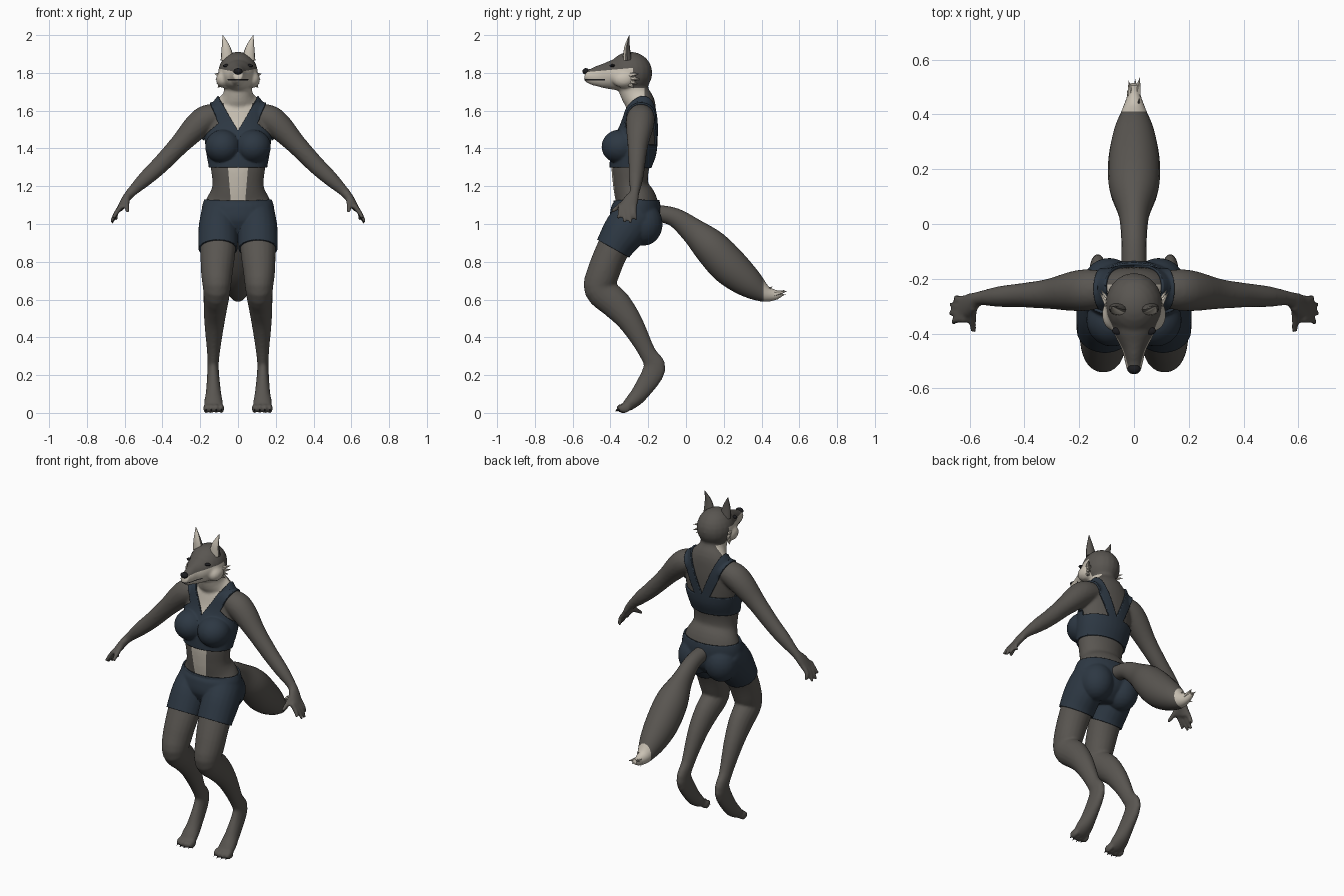
import bpy, bmesh, math
from mathutils import Vector, Matrix

cube = bpy.data.objects.get("Cube")
if cube:
    bpy.data.objects.remove(cube, do_unlink=True)

X, Y = Vector((1, 0, 0)), Vector((0, 1, 0))


def material(name, r, g, b):
    m = bpy.data.materials.new(name)
    m.use_nodes = True
    m.diffuse_color = (r, g, b, 1)
    m.node_tree.nodes["Principled BSDF"].inputs["Base Color"].default_value = (r, g, b, 1)
    return m


fur = material("grey fur", 0.1, 0.092, 0.082)
cream = material("cream fur", 0.58, 0.53, 0.45)
navy = material("navy cloth", 0.026, 0.039, 0.056)
black = material("black nose", 0.012, 0.012, 0.014)


def make(name, bm, mats, angle=40):
    me = bpy.data.meshes.new(name)
    bm.to_mesh(me)
    bm.free()
    for m in mats:
        me.materials.append(m)
    me.shade_smooth()
    me.set_sharp_from_angle(angle=math.radians(angle))
    ob = bpy.data.objects.new(name, me)
    bpy.context.scene.collection.objects.link(ob)
    return ob


def loft(bm, sections, ref, side=1, n=20, steps=4):
    """Smooth tube through sections of (x, y, z, half width, half depth)."""
    s = [sections[0], *sections, sections[-1]]
    rows = []
    for i in range(1, len(s) - 2):
        for k in range(steps):
            t = k / steps
            rows.append([b + t / 2 * (c - a + t * (2 * a - 5 * b + 4 * c - d + t * (3 * b - a - 3 * c + d)))
                         for a, b, c, d in zip(*s[i - 1:i + 3])])
    rows.append(list(sections[-1]))
    mids = [Vector((r[0] * side, r[1], r[2])) for r in rows]
    rings = []
    for i, (mid, row) in enumerate(zip(mids, rows)):
        t = (mids[min(i + 1, len(mids) - 1)] - mids[max(i - 1, 0)]).normalized()
        u = (ref - t * ref.dot(t)).normalized()
        v = t.cross(u)
        angles = [math.tau * k / n for k in range(n)]
        rings.append([bm.verts.new(mid + u * row[3] * math.cos(a) + v * row[4] * math.sin(a)) for a in angles])
    for r, q in zip(rings, rings[1:]):
        for k in range(n):
            bm.faces.new((r[k], r[k - 1], q[k - 1], q[k]))
    bm.faces.new(rings[0])
    bm.faces.new(rings[-1])
    bmesh.ops.recalc_face_normals(bm, faces=bm.faces)


def ball(bm, centre, radii):
    mat = Matrix.Translation(centre) @ Matrix.Diagonal((*radii, 1))
    bmesh.ops.create_uvsphere(bm, u_segments=20, v_segments=12, radius=1, matrix=mat)


def spike(bm, base, tip, r):
    base, tip = Vector(base), Vector(tip)
    d = tip - base
    mat = Matrix.Translation((base + tip) / 2) @ d.to_track_quat("Z", "Y").to_matrix().to_4x4()
    bmesh.ops.create_cone(bm, cap_ends=True, segments=6, radius1=r, radius2=0, depth=d.length, matrix=mat)


def cut(bm, co, no, test):
    geom = set()
    for f in bm.faces:
        if test(f.calc_center_median()):
            geom.update([f, *f.verts, *f.edges])
    bmesh.ops.bisect_plane(bm, geom=list(geom), dist=1e-5, plane_co=co, plane_no=no)


# Torso, neck and head
bm = bmesh.new()
loft(bm, [(0, -.29, .93, .1, .07), (0, -.275, 1, .175, .12), (0, -.265, 1.08, .182, .122),
          (0, -.268, 1.13, .168, .11), (0, -.292, 1.2, .136, .093), (0, -.295, 1.3, .145, .1),
          (0, -.275, 1.4, .162, .112), (0, -.25, 1.5, .168, .094), (0, -.24, 1.58, .162, .083),
          (0, -.24, 1.64, .125, .075), (0, -.265, 1.68, .082, .076), (0, -.285, 1.74, .072, .078),
          (0, -.29, 1.8, .07, .075)], X, n=32)
ball(bm, (0, -.295, 1.8), (.105, .117, .112))
loft(bm, [(0, -.3, 1.79, .09, .08), (0, -.37, 1.79, .085, .082), (0, -.42, 1.785, .064, .07),
          (0, -.46, 1.783, .044, .058), (0, -.5, 1.782, .034, .045), (0, -.535, 1.79, .026, .028)], X)

# Limbs, mirrored
for s in (1, -1):
    ball(bm, (.08 * s, -.35, 1.41), (.085, .088, .08))
    ball(bm, (.09 * s, -.225, 1), (.09, .092, .105))
    ball(bm, (.075 * s, -.33, 1.765), (.042, .06, .045))
    loft(bm, [(.08, -.235, 1.58, .06, .055), (.16, -.24, 1.56, .075, .072), (.22, -.245, 1.515, .073, .07),
              (.31, -.255, 1.42, .055, .054), (.41, -.26, 1.315, .044, .047), (.49, -.265, 1.24, .038, .04),
              (.565, -.272, 1.168, .026, .026), (.595, -.29, 1.13, .04, .022), (.625, -.31, 1.08, .046, .018)], Y, s)
    for y, tip in ((-.272, (.645, -.262, 1.02)), (-.297, (.668, -.292, 1.005)),
                   (-.322, (.672, -.325, 1.01)), (-.347, (.662, -.36, 1.03))):
        loft(bm, [(.615, y, 1.1, .014, .014), (.645, y - .003, 1.058, .013, .013), (*tip, .009, .009)], Y, s, 10)
    loft(bm, [(.585, -.295, 1.14, .017, .017), (.59, -.345, 1.1, .015, .015), (.585, -.395, 1.065, .01, .01)], X, s, 10)
    loft(bm, [(.1, -.25, 1.06, .085, .1), (.105, -.32, .97, .095, .105), (.106, -.385, .87, .094, .088),
              (.112, -.437, .745, .084, .086), (.112, -.455, .655, .073, .084), (.118, -.37, .575, .064, .08),
              (.125, -.29, .475, .053, .063), (.13, -.205, .32, .034, .045), (.132, -.167, .235, .03, .06),
              (.13, -.24, .11, .04, .047), (.13, -.29, .055, .05, .037), (.128, -.325, .026, .045, .024)], X, s)
    for k in range(4):
        ball(bm, ((.088 + .027 * k) * s, -.34 + .009 * abs(k - 1.4), .024), (.015, .034, .025))

# Blend the pieces into one skin
rough = make("body_rough", bm, [])
mod = rough.modifiers.new("blend", "REMESH")
mod.mode, mod.voxel_size = "VOXEL", 0.0085
mod = rough.modifiers.new("soften", "SMOOTH")
mod.factor, mod.iterations = 0.5, 4
skin = bpy.data.meshes.new_from_object(rough.evaluated_get(bpy.context.evaluated_depsgraph_get()))
bpy.data.objects.remove(rough, do_unlink=True)
bm = bmesh.new()
bm.from_mesh(skin)
bpy.data.meshes.remove(skin)


# Pattern lines across the body, given for one side and mirrored
def line(p, q):
    return Vector((p[0], 0, p[1])), Vector((p[1] - q[1], 0, q[0] - p[0]))


def above(ln, p):
    return (Vector((abs(p.x), p.y, p.z)) - ln[0]).dot(ln[1]) > 0


neckline, strap = line((0, 1.49), (.09, 1.65)), line((.1, 1.53), (.155, 1.65))
armhole = line((.1, 1.53), (.18, 1.46))
back_in, back_out = line((0, 1.43), (.09, 1.65)), line((.05, 1.42), (.155, 1.65))
stripe, chest = line((.038, 1.12), (.053, 1.3)), line((.055, 1.45), (.075, 1.64))
hem = Vector((0, -.385, .87)), Vector((0, -.493, -.87))
mask = Vector((0, -.54, 1.803)), Vector((0, -.022, .24))
MID = -.25


def in_torso(p): return abs(p.x) < .19 and 1.28 < p.z < 1.7
def in_front(p): return in_torso(p) and p.y < MID
def in_back(p): return in_torso(p) and p.y > MID
def in_belly(p): return abs(p.x) < .15 and p.y < MID and 1.1 < p.z < 1.32
def in_hips(p): return abs(p.x) < .25 and p.z > .7
def in_head(p): return p.z > 1.62 and abs(p.x) < .16


cut(bm, (0, MID, 0), Y, in_torso)
for test, lines in ((in_front, (neckline, strap, armhole, chest)), (in_back, (back_in, back_out)), (in_belly, (stripe,))):
    for co, no in lines:
        for s in (1, -1):
            cut(bm, (co.x * s, 0, co.z), (no.x * s, 0, no.z), test)
for z, test in ((1.3, in_torso), (1.42, in_back), (1.125, in_hips), (1.64, in_head), (1.72, in_head)):
    cut(bm, (0, 0, z), (0, 0, 1), test)
for y in (-.28, -.22):
    cut(bm, (0, y, 0), Y, in_head)
cut(bm, *hem, in_hips)
cut(bm, *mask, in_head)
for z in (1.761, 1.767):
    cut(bm, (0, 0, z), (0, 0, 1), lambda p: in_head(p) and p.y < -.41)


def is_top(p):
    if not in_torso(p) or p.z < 1.3:
        return False
    if p.y < MID:
        return not above(neckline, p) and (above(strap, p) or not above(armhole, p))
    return p.z < 1.42 or (not above(back_in, p) and above(back_out, p))


def is_shorts(p):
    return in_hips(p) and p.z < 1.125 and (p - hem[0]).dot(hem[1]) < 0


def skin_colour(p):
    if in_head(p) and p.z > 1.64:
        if p.y < -.43 and 1.761 < p.z < 1.767:
            return 2
        if p.z < 1.72:
            return int(p.y < -.22 and abs(p.x) < .1)
        return int(p.y < -.28 and (p - mask[0]).dot(mask[1]) < 0)
    if in_front(p) and p.z > 1.3:
        return int(above(chest, p))
    return int(in_belly(p) and p.z > 1.12 and above(stripe, p))


# Clothing is lifted off the skin
for name, test in (("sports_top", is_top), ("shorts", is_shorts)):
    cloth = bm.copy()
    bmesh.ops.delete(cloth, geom=[f for f in cloth.faces if not test(f.calc_center_median())], context="FACES")
    mod = make(name, cloth, [navy], 60).modifiers.new("thickness", "SOLIDIFY")
    mod.thickness, mod.offset = 0.01, 1
for f in bm.faces:
    f.material_index = skin_colour(f.calc_center_median())
make("body", bm, [fur, cream, black], 60)

# Tail with a pale ragged tip
bm = bmesh.new()
loft(bm, [(0, -.16, 1.06, .045, .042), (0, -.06, 1.035, .046, .05), (0, .035, .965, .056, .068),
          (0, .13, .88, .09, .094), (0, .23, .775, .094, .1), (0, .33, .69, .076, .08),
          (0, .41, .635, .046, .048), (0, .47, .625, .024, .028), (0, .51, .635, .016, .014)], X)
cut(bm, (0, .41, 0), Y, lambda p: True)
for x, y, z in ((.022, .537, .645), (-.02, .525, .65), (.005, .53, .625), (.02, .46, .67), (-.025, .49, .6)):
    spike(bm, (x * .4, y - .07, .628), (x, y, z), .018)
for f in bm.faces:
    f.material_index = int(f.calc_center_median().y > .41)
make("tail", bm, [fur, cream])

# Ears, cheek tufts, eyes and claws
for s, label in ((1, "left"), (-1, "right")):
    bm = bmesh.new()
    loft(bm, [(.056, -.31, 1.87, .036, .024), (.064, -.312, 1.935, .023, .015), (.081, -.3, 2, .001, .001)], X, s, 12)
    bm.normal_update()
    for f in bm.faces:
        f.material_index = int(f.normal.y < -.6)
    make(label + "_ear", bm, [fur, cream])
    bm = bmesh.new()
    for k, (y, z) in enumerate(((-.25, 1.795), (-.24, 1.765), (-.255, 1.74), (-.275, 1.72))):
        spike(bm, (.078 * s, -.315, 1.785 - .01 * k), ((.126 - .006 * k) * s, y, z), .024)
    make(label + "_cheek_tuft", bm, [cream])
    bm = bmesh.new()
    ball(bm, (.06 * s, -.39, 1.838), (.02, .014, .008))
    make(label + "_eye", bm, [black])
    bm = bmesh.new()
    for k in range(4):
        x, y = (.088 + .027 * k) * s, -.36 + .009 * abs(k - 1.4)
        spike(bm, (x, y, .022), (x, y - .02, .008), .007)
    make(label + "_claws", bm, [black])

# Nose
bm = bmesh.new()
ball(bm, (0, -.53, 1.808), (.024, .018, .017))
make("nose", bm, [black])
